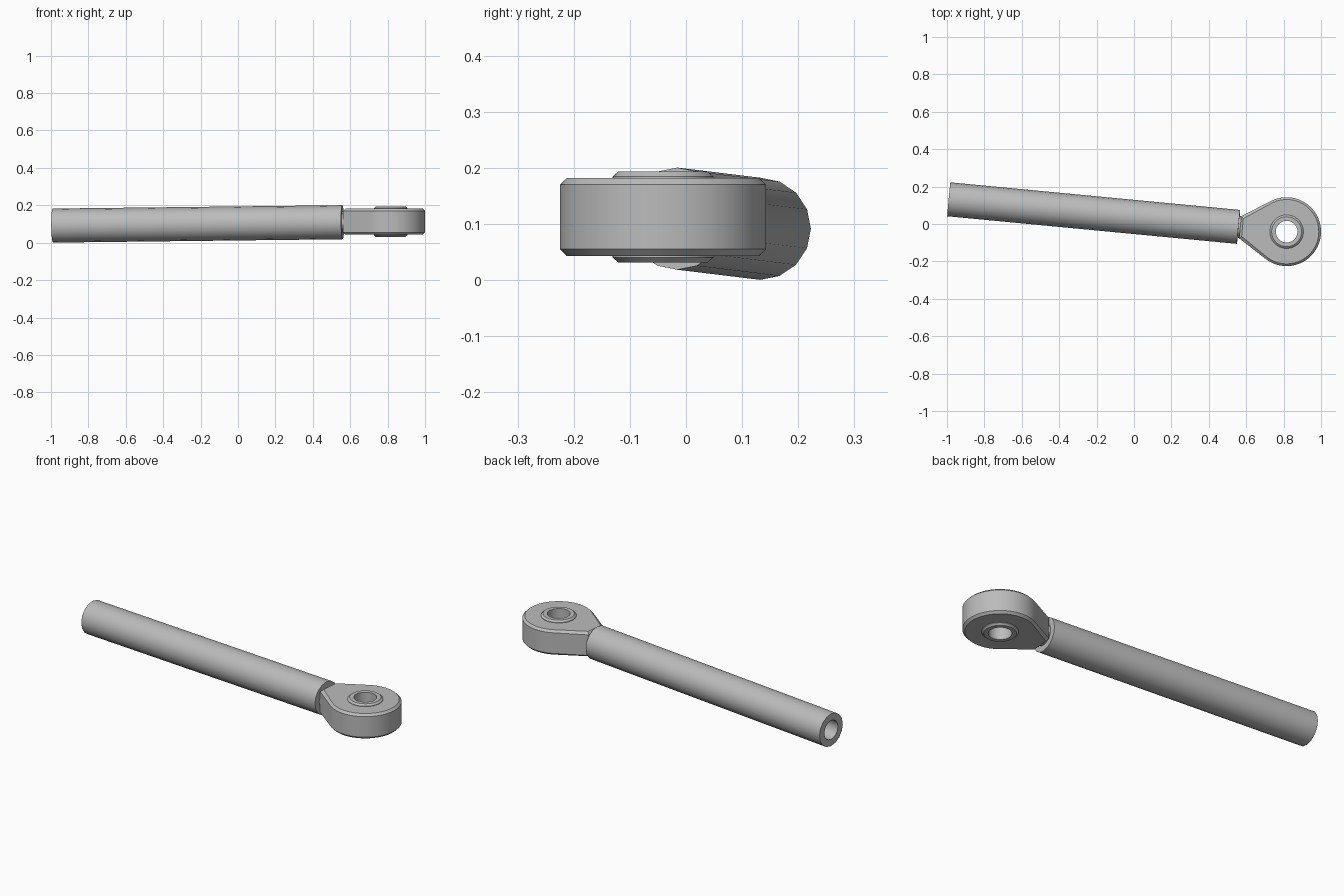
import bpy, bmesh, math
from mathutils import Matrix, Vector

if "Cube" in bpy.data.objects:
    bpy.data.objects.remove(bpy.data.objects["Cube"], do_unlink=True)

# Single plain steel material
steel = bpy.data.materials.new("grey steel")
steel.use_nodes = True
steel.diffuse_color = (0.5, 0.5, 0.5, 1)
steel.node_tree.nodes["Principled BSDF"].inputs["Base Color"].default_value = (0.5, 0.5, 0.5, 1)

TUBE_BACK = Vector((-0.99, 0.132, 0.0915))
TUBE_FRONT = Vector((0.559, -0.0155, 0.1095))
EYE = Vector((0.816, -0.041, 0.1125))
axis = TUBE_FRONT - TUBE_BACK
yaw = math.atan2(axis.y, axis.x)


def loft(name, rings, matrix, closed=True):
    """Skin equal-length rings of points; closed joins last to first, otherwise caps."""
    bm = bmesh.new()
    loops = [[bm.verts.new(p) for p in ring] for ring in rings]
    pairs = list(zip(loops, loops[1:]))
    if closed:
        pairs.append((loops[-1], loops[0]))
    else:
        bm.faces.new(loops[0])
        bm.faces.new(loops[-1])
    for a, b in pairs:
        for i in range(len(a)):
            j = (i + 1) % len(a)
            bm.faces.new((a[i], a[j], b[j], b[i]))
    bmesh.ops.recalc_face_normals(bm, faces=bm.faces)
    mesh = bpy.data.meshes.new(name)
    bm.to_mesh(mesh)
    bm.free()
    mesh.materials.append(steel)
    obj = bpy.data.objects.new(name, mesh)
    bpy.context.collection.objects.link(obj)
    obj.matrix_world = matrix
    bpy.ops.object.select_all(action="DESELECT")
    obj.select_set(True)
    bpy.context.view_layer.objects.active = obj
    bpy.ops.object.shade_smooth_by_angle(angle=math.radians(30))
    return obj


def circle(r, z, n):
    return [(r * math.cos(math.tau * i / n), r * math.sin(math.tau * i / n), z) for i in range(n)]


def lathe(name, profile, n, matrix, closed=True):
    return loft(name, [circle(r, z, n) for r, z in profile], matrix, closed)


# Hollow tube, running along its own axis
along = Matrix.Translation(TUBE_BACK) @ axis.to_track_quat("Z", "Y").to_matrix().to_4x4()
length = axis.length
lathe("tube", [(0.091, 0), (0.091, length), (0.053, length), (0.053, 0)], 16, along)

# Threaded stud joining tube and eye
lathe("stud", [(0.058, length - 0.2), (0.058, length + 0.04)], 24, along, closed=False)

# Teardrop eye housing with chamfered rims
EYE_R, NECK_X, NECK_W, HALF, CHAMFER, BORE = 0.184, -0.249, 0.06, 0.0695, 0.012, 0.085


def teardrop(inset, z, steps=48):
    r, x, w = EYE_R - inset, NECK_X + inset, NECK_W - inset
    tangent = math.atan2(w, x) - math.acos(r / math.hypot(x, w))
    pts = []
    for i in range(steps + 1):
        a = tangent * (2 * i / steps - 1)
        pts.append((r * math.cos(a), r * math.sin(a), z))
    return pts + [(x, w, z), (x, -w, z)]


def bore_ring(z):
    return [(*(Vector(p[:2]).normalized() * BORE), z) for p in teardrop(CHAMFER, z)]


eye_matrix = Matrix.Translation(EYE) @ Matrix.Rotation(yaw, 4, "Z")
loft("eye_housing", [
    bore_ring(-HALF),
    teardrop(CHAMFER, -HALF),
    teardrop(0, CHAMFER - HALF),
    teardrop(0, HALF - CHAMFER),
    teardrop(CHAMFER, HALF),
    bore_ring(HALF),
], eye_matrix)

# Bearing sleeve standing proud on both sides
TOP, STEP = 0.081, 0.072
lathe("bearing_sleeve", [
    (0.058, -TOP), (0.08, -TOP), (0.09, -STEP),
    (0.09, STEP), (0.08, TOP), (0.058, TOP),
], 40, eye_matrix)
